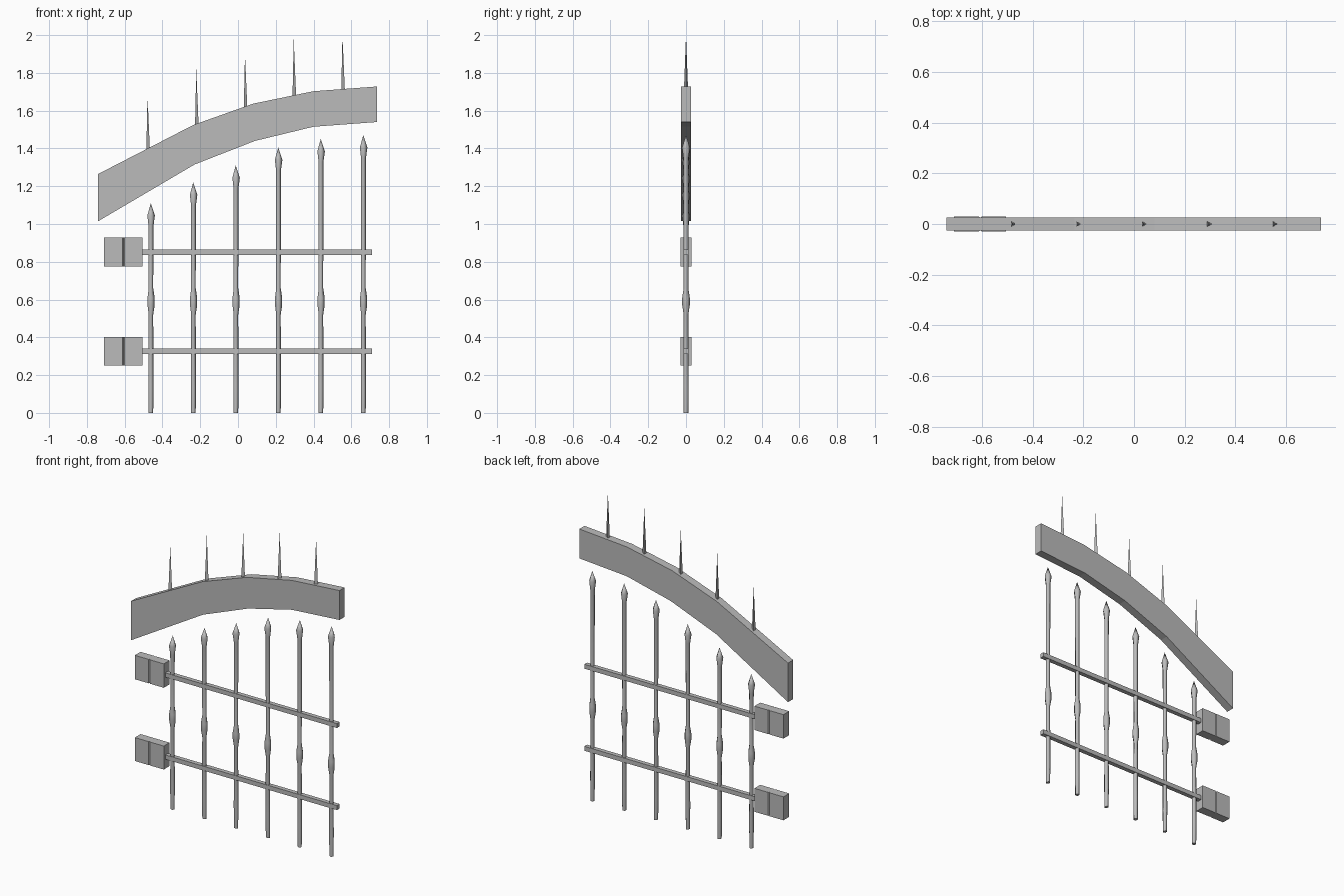
import bpy
import bmesh
import math
from mathutils import Vector

cube = bpy.data.objects.get("Cube")
if cube:
    bpy.data.objects.remove(cube, do_unlink=True)

# Single iron grey material
iron = bpy.data.materials.new("iron grey")
iron.use_nodes = True
GREY = (0.5, 0.5, 0.5, 1)
iron.diffuse_color = GREY
iron.node_tree.nodes["Principled BSDF"].inputs["Base Color"].default_value = GREY


def finish(name, bm, smooth=None):
    bmesh.ops.recalc_face_normals(bm, faces=bm.faces)
    mesh = bpy.data.meshes.new(name)
    bm.to_mesh(mesh)
    bm.free()
    mesh.materials.append(iron)
    obj = bpy.data.objects.new(name, mesh)
    bpy.context.collection.objects.link(obj)
    if smooth:
        bpy.ops.object.select_all(action='DESELECT')
        obj.select_set(True)
        bpy.context.view_layer.objects.active = obj
        bpy.ops.object.shade_smooth_by_angle(angle=math.radians(smooth))
    return obj


def extrude(name, outline, offset, smooth=None):
    """Solid made by sweeping a closed outline along an offset."""
    bm = bmesh.new()
    face = bm.faces.new([bm.verts.new(p) for p in outline])
    new = bmesh.ops.extrude_face_region(bm, geom=[face])["geom"]
    bmesh.ops.translate(bm, vec=Vector(offset),
                        verts=[v for v in new if isinstance(v, bmesh.types.BMVert)])
    return finish(name, bm, smooth)


def turned(name, x, profile, sides, smooth=None):
    """Upright turned shape from (radius, height) pairs; zero radius makes a tip."""
    bm = bmesh.new()
    rings = []
    for r, z in profile:
        if r == 0:
            rings.append([bm.verts.new((x, 0, z))] * sides)
        else:
            rings.append([bm.verts.new((x + r * math.cos(math.tau * i / sides),
                                        r * math.sin(math.tau * i / sides), z))
                          for i in range(sides)])
    for a, b in zip(rings, rings[1:]):
        for i in range(sides):
            j = (i + 1) % sides
            quad = [a[i], a[j], b[j], b[i]]
            bm.faces.new(list(dict.fromkeys(quad)))
    bm.faces.new(rings[0])
    return finish(name, bm, smooth)


# Arched beam over the gate
top = [(-0.74, 1.265), (-0.235, 1.525), (0.08, 1.637), (0.40, 1.703), (0.737, 1.728)]
bottom = [(-0.74, 1.015), (-0.23, 1.315), (0.09, 1.44), (0.40, 1.515), (0.737, 1.54)]
HALF = 0.026
extrude("arched_beam", [(x, -HALF, z) for x, z in top + bottom[::-1]], (0, 2 * HALF, 0))

# Thin three-sided spikes on the beam
for n, (base, tip) in enumerate([(1.38, 1.68), (1.51, 1.82), (1.60, 1.90),
                                 (1.67, 1.98), (1.70, 2.0)]):
    turned(f"beam_spike_{n + 1}", -0.479 + 0.258 * n, [(0.013, base), (0, tip)], 3)

# Upright spear bars, each with a middle swelling
for n, tip in enumerate([1.11, 1.22, 1.31, 1.405, 1.45, 1.47]):
    shaft = [(0.013, 0), (0.015, 0.14), (0.013, 0.52), (0.021, 0.57), (0.021, 0.61),
             (0.013, 0.66), (0.0145, tip - 0.12), (0.022, tip - 0.065), (0, tip)]
    turned(f"spear_bar_{n + 1}", -0.462 + 0.225 * n, shaft, 5, 75)

# Cross rails and hinge blocks with a grooved seam
HINGE = 0.029
front = [(-0.71, -HINGE), (-0.612, -HINGE), (-0.607, -0.022), (-0.602, -HINGE), (-0.505, -HINGE)]
for label, rail_z, hinge_z, height in [("lower", 0.312, 0.252, 0.15), ("upper", 0.837, 0.775, 0.153)]:
    r = 0.014
    extrude(label + "_rail", [(-0.51, -r, rail_z), (0.71, -r, rail_z),
                              (0.71, r, rail_z), (-0.51, r, rail_z)], (0, 0, 2 * r))
    outline = front + [(x, -y) for x, y in reversed(front)]
    extrude(label + "_hinge", [(x, y, hinge_z) for x, y in outline], (0, 0, height))
